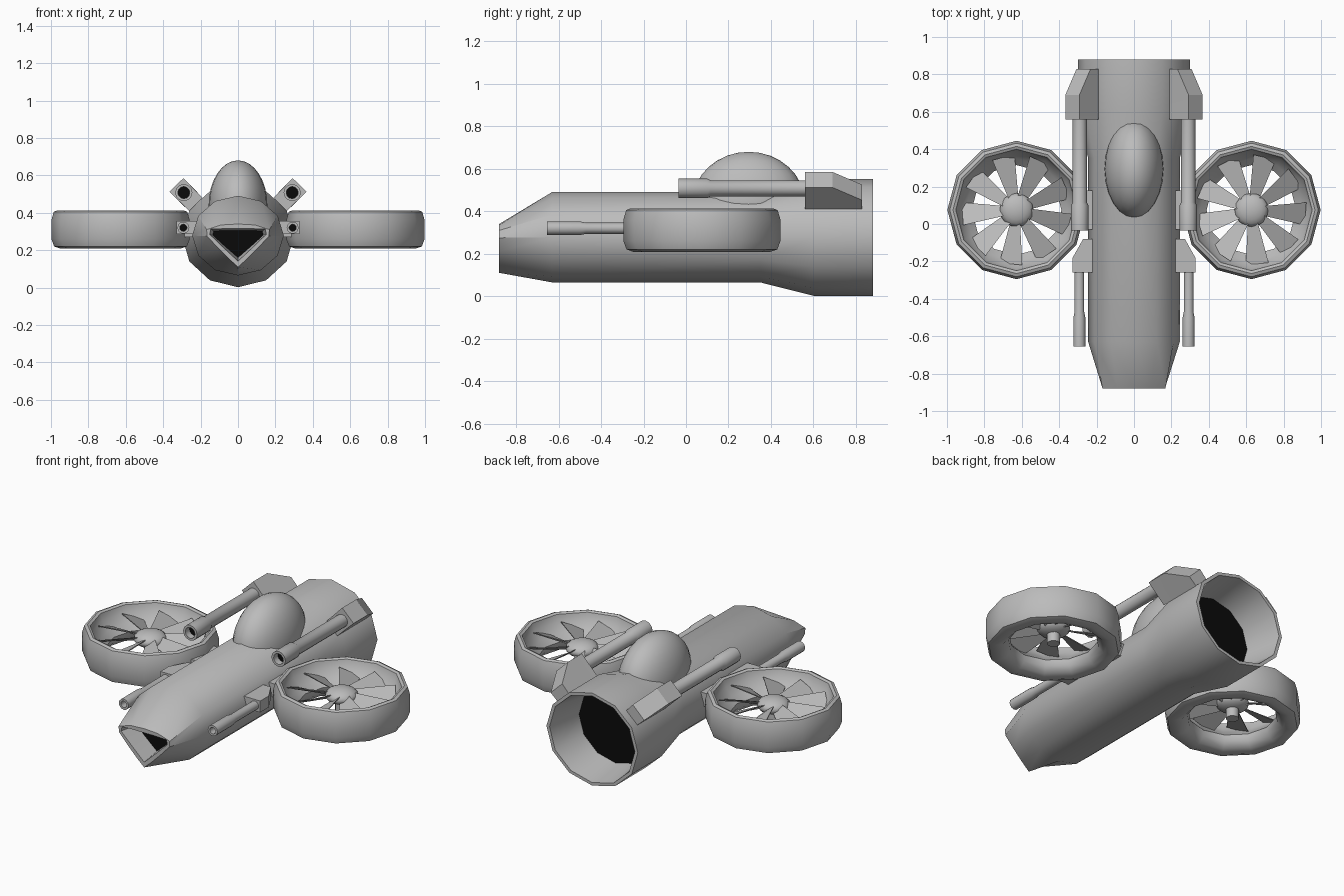
import bpy, bmesh
from math import sin, cos, pi, radians
from mathutils import Vector, Matrix

if "Cube" in bpy.data.objects:
    bpy.data.objects.remove(bpy.data.objects["Cube"])


def material(name, value):
    m = bpy.data.materials.new(name)
    m.use_nodes = True
    colour = (value, value, value, 1)
    m.diffuse_color = colour
    m.node_tree.nodes["Principled BSDF"].inputs["Base Color"].default_value = colour
    return m


GREY = material("hull grey", 0.5)
BLACK = material("opening black", 0.003)


def finish(name, bm, angle=35):
    bmesh.ops.recalc_face_normals(bm, faces=bm.faces)
    mesh = bpy.data.meshes.new(name)
    bm.to_mesh(mesh)
    bm.free()
    mesh.materials.append(GREY)
    mesh.materials.append(BLACK)
    ob = bpy.data.objects.new(name, mesh)
    bpy.context.collection.objects.link(ob)
    bpy.ops.object.select_all(action='DESELECT')
    ob.select_set(True)
    bpy.context.view_layer.objects.active = ob
    bpy.ops.object.shade_smooth_by_angle(angle=radians(angle))
    return ob


def loft(name, sections, start=0, end=0, closed=False, angle=35):
    """Skin equal-length rings; start and end are cap material indices."""
    bm = bmesh.new()
    rings = [[bm.verts.new(p) for p in s] for s in sections]
    pairs = list(zip(rings, rings[1:]))
    if closed:
        pairs.append((rings[-1], rings[0]))
    for a, b in pairs:
        for i in range(len(a)):
            j = (i + 1) % len(a)
            bm.faces.new((a[i], a[j], b[j], b[i]))
    if not closed:
        bm.faces.new(rings[0]).material_index = start
        bm.faces.new(rings[-1]).material_index = end
    return finish(name, bm, angle)


def ring_y(y, rx, rz, z, x=0, n=12):
    return [(x + rx * sin(2 * pi * k / n), y, z - rz * cos(2 * pi * k / n)) for k in range(n)]


def ring_z(x, y, z, r, n=12):
    return [(x + r * cos(2 * pi * k / n), y + r * sin(2 * pi * k / n), z) for k in range(n)]


def mirrored(half, y):
    """Full ring from a half outline that runs from bottom centre to top centre."""
    pts = half + [(-x, z) for x, z in half[-2:0:-1]]
    return [(x, y, z) for x, z in pts]


# Fuselage with recessed nose intake and rear exhaust
nose = [(0, .11), (.05, .155), (.105, .21), (.165, .275), (.168, .31), (.09, .335), (0, .34)]
intake = [(0, .16), (.04, .195), (.08, .23), (.135, .28), (.13, .303), (.07, .305), (0, .305)]
mouth = [(x * 1.12, .255 + (z - .255) * 1.2) for x, z in intake]
loft("fuselage", [
    mirrored(intake, -.76), mirrored(mouth, -.88), mirrored(nose, -.88),
    ring_y(-.63, .245, .213, .278), ring_y(.35, .245, .213, .278),
    ring_y(.6, .3, .275, .277), ring_y(.88, .3, .275, .277),
    ring_y(.88, .28, .257, .277), ring_y(.66, .24, .225, .277)], start=1, end=1)

# Canopy dome
bm = bmesh.new()
bmesh.ops.create_uvsphere(bm, u_segments=24, v_segments=16, radius=1)
bmesh.ops.transform(bm, verts=bm.verts, matrix=Matrix.Translation((0, .295, .44))
                    @ Matrix.Diagonal((.157, .265, .24, 1)))
finish("canopy", bm)


def gun(name, x, z, stations, bore):
    """Barrel from (y, radius) stations, hollowed at the muzzle."""
    y0 = stations[0][0]
    rings = [ring_y(y0 + .04, bore, bore, z, x), ring_y(y0, bore, bore, z, x)]
    rings += [ring_y(y, r, r, z, x) for y, r in stations]
    loft(name, rings, start=1)


# Duct cross-section as radius and height
duct = [(.325, .405), (.34, .412), (.357, .405), (.37, .36), (.37, .26), (.355, .22),
        (.32, .208), (.275, .22), (.245, .25), (.24, .285), (.275, .32), (.315, .365)]

for s, side in ((1, "left"), (-1, "right")):
    cx, cy = s * .628, .075
    # Ducted fan
    loft(side + "_duct", [ring_z(cx, cy, z, r) for r, z in duct], closed=True, angle=45)
    bm = bmesh.new()
    bmesh.ops.create_uvsphere(bm, u_segments=16, v_segments=10, radius=.09)
    bmesh.ops.transform(bm, verts=bm.verts, matrix=Matrix.Translation((cx, cy, .345))
                        @ Matrix.Diagonal((1, 1, .5, 1)))
    finish(side + "_hub", bm)
    loft(side + "_hub_shaft", [ring_z(cx, cy, z, .035) for z in (.25, .34)])

    # Pitched blades that widen toward the tip
    bm = bmesh.new()
    for k in range(9):
        turn = Matrix.Rotation(s * (2 * pi * k / 9 + radians(-4)), 4, 'Z')
        rows = []
        for r, w, pitch in ((.05, .03, 38), (.29, .066, 22)):
            a = radians(pitch) * s
            for t in (-.003, .003):
                rows.append([bm.verts.new(Vector((cx, cy, .345)) + turn @ Vector(
                    (s * r, e * w * cos(a), e * w * sin(a) + t))) for e in (-1, 1)])
        a, b, c, d = rows
        for q in ((a, b), (c, d), (a, c), (b, d)):
            bm.faces.new((q[0][0], q[0][1], q[1][1], q[1][0]))
        for e in (0, 1):
            bm.faces.new((a[e], b[e], d[e], c[e]))
    finish(side + "_fan_blades", bm, 20)

    # Short strut joining duct and fuselage
    box = [(.2, .27), (.31, .27), (.31, .35), (.2, .35)]
    loft(side + "_duct_strut", [[(s * x, y, z) for x, z in box] for y in (-.03, .18)])

    # Upper cannon in its tilted mount
    gun(side + "_upper_cannon", s * .29, .508,
        [(-.035, .046), (.1, .046), (.115, .038), (.6, .038)], .032)
    inner, outer = [(.26, .41), (.19, .48)], [(.292, .585), (.367, .512)]
    loft(side + "_upper_mount", [
        [(s * x, y, z) for x, z in inner + [(px - d, pz - d) for px, pz in outer]]
        for y, d in ((.56, 0), (.69, 0), (.83, .06))], angle=20)

    # Lower gun in its square mount
    gun(side + "_lower_gun", s * .292, .32,
        [(-.655, .032), (-.5, .032), (-.47, .026), (-.2, .026)], .019)
    loft(side + "_lower_mount", [
        [(s * x, y, z) for x, z in ((.2, .287), (w, .287), (w, .355), (.2, .355))]
        for y, w in ((-.26, .328), (-.18, .328), (-.08, .272))], angle=20)
